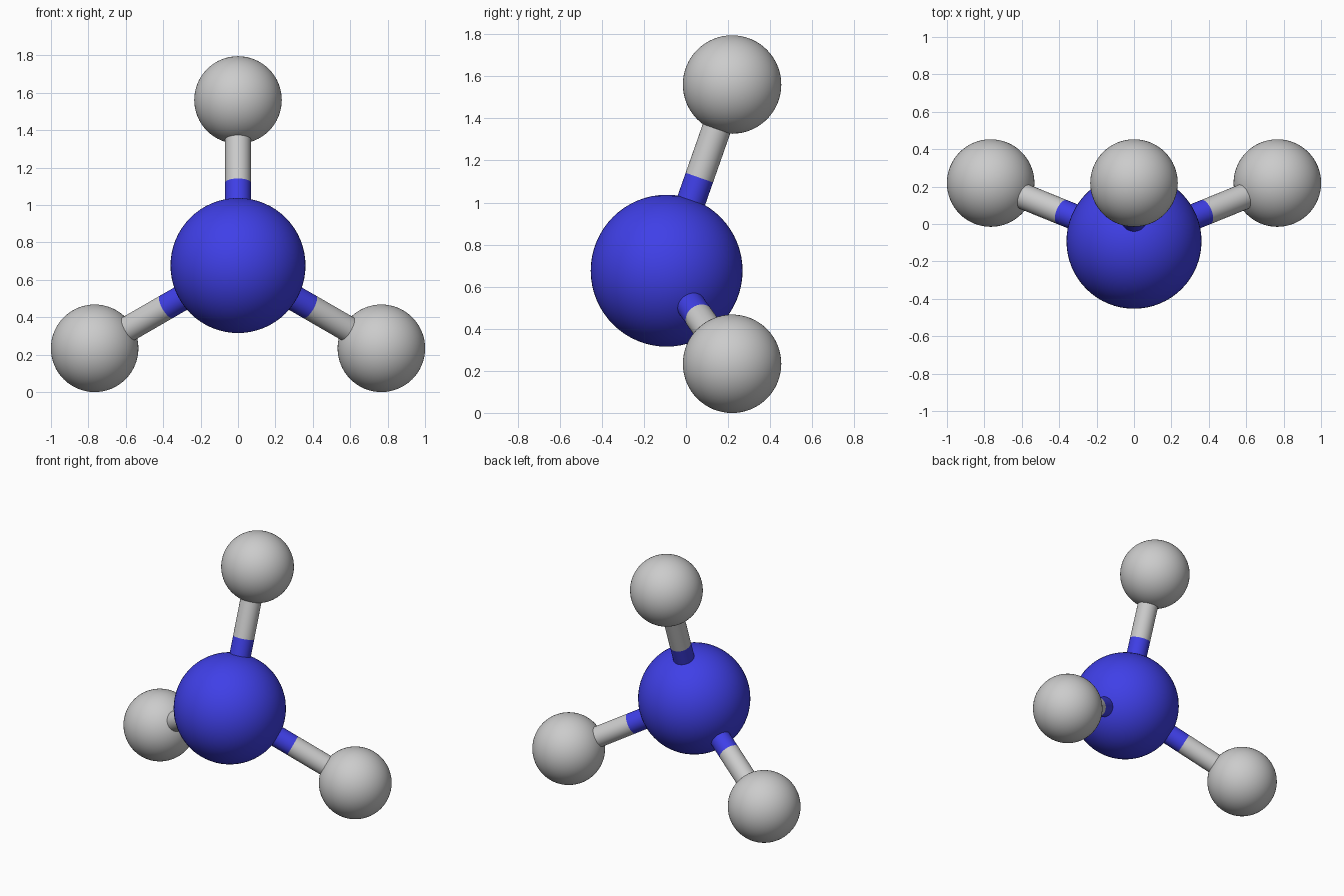
import bpy
from math import sin, cos, radians
from mathutils import Vector

if "Cube" in bpy.data.objects:
    bpy.data.objects.remove(bpy.data.objects["Cube"])

CENTRE = Vector((0, -0.092, 0.676))   # large central ball
BALL_Y, SPREAD = 0.219, 0.885         # plane and radius of the three outer balls
ROD_RADIUS = 0.069

blue = bpy.data.materials.new("blue")
blue.diffuse_color = (0.05, 0.05, 0.8, 1)
blue.use_nodes = True
blue.node_tree.nodes["Principled BSDF"].inputs["Base Color"].default_value = blue.diffuse_color


def finish(name, material=None):
    ob = bpy.context.object
    ob.name = name
    if material:
        ob.data.materials.append(material)
    bpy.ops.object.shade_smooth_by_angle(angle=radians(40))


def ball(name, position, radius, material=None):
    bpy.ops.mesh.primitive_uv_sphere_add(segments=64, ring_count=32,
                                         radius=radius, location=position)
    finish(name, material)


def rod(name, start, end, material=None):
    axis = end - start
    bpy.ops.mesh.primitive_cylinder_add(
        vertices=48, radius=ROD_RADIUS, depth=axis.length,
        location=(start + end) / 2,
        rotation=axis.to_track_quat('Z', 'Y').to_euler())
    finish(name, material)


# Central ball
ball("central_ball", CENTRE, 0.361, blue)

# Three outer balls, each on a rod that changes colour halfway
for label, angle in (("top", 90), ("left", 210), ("right", 330)):
    a = radians(angle)
    outer = Vector((SPREAD * cos(a), BALL_Y, CENTRE.z + SPREAD * sin(a)))
    middle = (CENTRE + outer) / 2
    ball(label + "_outer_ball", outer, 0.234)
    rod(label + "_inner_rod", CENTRE, middle, blue)
    rod(label + "_outer_rod", middle, outer)
